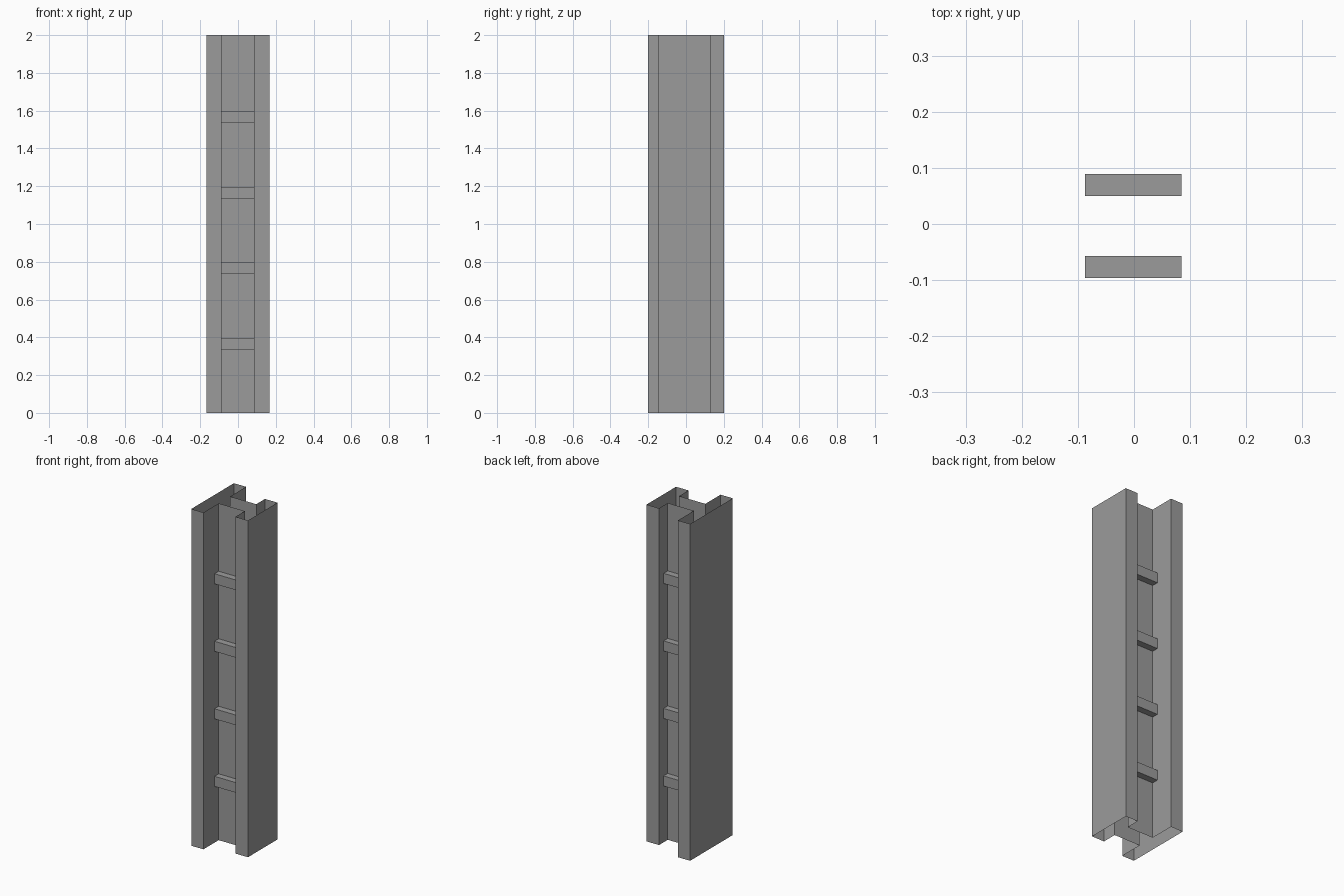
import bpy, bmesh

if "Cube" in bpy.data.objects:
    bpy.data.objects.remove(bpy.data.objects["Cube"])

HEIGHT = 2.0
XI0, XI1 = -0.087, 0.085      # inner faces of the two channels
YF, YB = -0.057, 0.05         # front and back web panels
RUNG_DEPTH, RUNG_HEIGHT = 0.039, 0.06

# Dark grey paint
paint = bpy.data.materials.new("dark_grey")
paint.diffuse_color = (0.33, 0.33, 0.33, 1)
paint.use_nodes = True
paint.node_tree.nodes["Principled BSDF"].inputs["Base Color"].default_value = paint.diffuse_color


def finish(name, bm):
    bmesh.ops.recalc_face_normals(bm, faces=bm.faces)
    mesh = bpy.data.meshes.new(name)
    bm.to_mesh(mesh)
    bm.free()
    mesh.materials.append(paint)
    obj = bpy.data.objects.new(name, mesh)
    bpy.context.collection.objects.link(obj)
    return obj


def sheet(name, profile):
    """Closed profile raised into open-ended walls."""
    bm = bmesh.new()
    low = [bm.verts.new((x, y, 0)) for x, y in profile]
    high = [bm.verts.new((x, y, HEIGHT)) for x, y in profile]
    n = len(profile)
    for i in range(n):
        j = (i + 1) % n
        bm.faces.new((low[i], low[j], high[j], high[i]))
    return finish(name, bm)


def box(name, lo, hi):
    bm = bmesh.new()
    bmesh.ops.create_cube(bm, size=1)
    for v in bm.verts:
        v.co = [lo[k] + (v.co[k] + 0.5) * (hi[k] - lo[k]) for k in range(3)]
    return finish(name, bm)


# H-shaped column: deep channel on the left, shallower one on the right
sheet("column_walls", [
    (-0.167, -0.2), (XI0, -0.2), (XI0, YF), (XI1, YF),
    (XI1, -0.145), (0.167, -0.145), (0.167, 0.132), (XI1, 0.132),
    (XI1, YB), (XI0, YB), (XI0, 0.2), (-0.167, 0.2),
])

# Rungs across the front and back webs
for i in range(4):
    z = 0.364 + 0.401 * i
    z0, z1 = z - RUNG_HEIGHT / 2, z + RUNG_HEIGHT / 2
    box(f"front_rung_{i + 1}", (XI0, YF - RUNG_DEPTH, z0), (XI1, YF, z1))
    box(f"back_rung_{i + 1}", (XI0, YB, z0), (XI1, YB + RUNG_DEPTH, z1))
